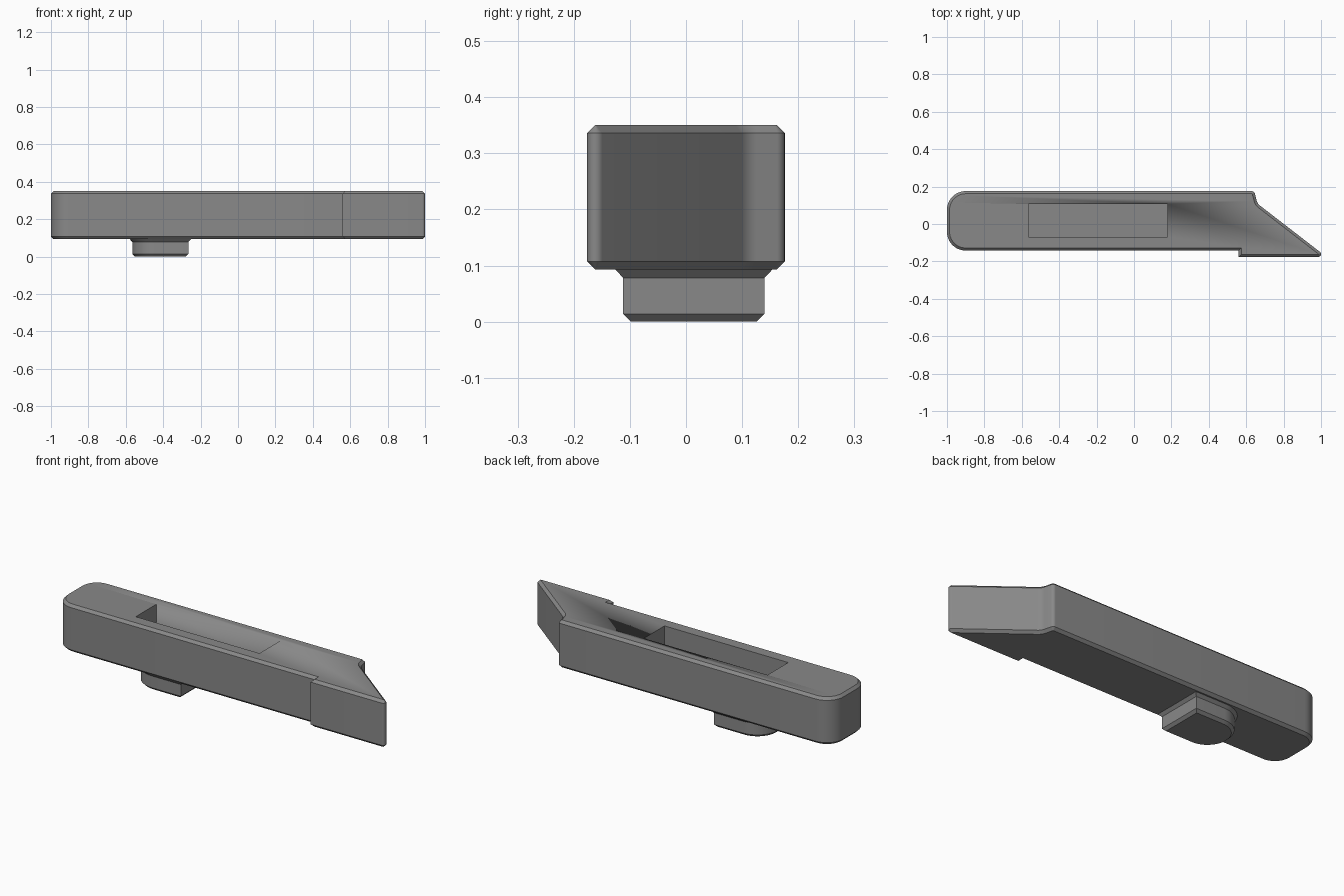
import bpy, bmesh, math
from mathutils import Vector

if "Cube" in bpy.data.objects:
    bpy.data.objects.remove(bpy.data.objects["Cube"])

grey = bpy.data.materials.new("mid grey")
grey.diffuse_color = (0.25, 0.25, 0.25, 1)
grey.use_nodes = True
grey.node_tree.nodes["Principled BSDF"].inputs["Base Color"].default_value = grey.diffuse_color


def fillet(corners, steps=10):
    """Round each (x, y, radius) corner of a closed counter-clockwise outline."""
    out = []
    n = len(corners)
    for i, (x, y, r) in enumerate(corners):
        p = Vector((x, y))
        if r == 0:
            out.append(p)
            continue
        a = (Vector(corners[i - 1][:2]) - p).normalized()
        b = (Vector(corners[(i + 1) % n][:2]) - p).normalized()
        half = a.angle(b) / 2
        centre = p + (a + b).normalized() * r / math.sin(half)
        start = p + a * r / math.tan(half) - centre
        end = p + b * r / math.tan(half) - centre
        turn = math.atan2(start.cross(end), start.dot(end))
        for k in range(steps + 1):
            t = turn * k / steps
            c, s = math.cos(t), math.sin(t)
            out.append(centre + Vector((start.x * c - start.y * s,
                                        start.x * s + start.y * c)))
    return out


def offset(points, d):
    """Move an outline outward by d with mitred corners."""
    out = []
    n = len(points)
    for i, p in enumerate(points):
        e1 = (p - points[i - 1]).normalized()
        e2 = (points[(i + 1) % n] - p).normalized()
        n1, n2 = Vector((e1.y, -e1.x)), Vector((e2.y, -e2.x))
        out.append(p + (n1 + n2) * d / (1 + n1.dot(n2)))
    return out


def stacked(name, outline, layers):
    """Solid made of the outline repeated at (height, offset) layers."""
    bm = bmesh.new()
    rings = [[bm.verts.new((p.x, p.y, z)) for p in offset(outline, d)]
             for z, d in layers]
    n = len(outline)
    for lo, hi in zip(rings, rings[1:]):
        for i in range(n):
            j = (i + 1) % n
            bm.faces.new((lo[i], lo[j], hi[j], hi[i]))
    bm.faces.new(rings[0][::-1])
    bm.faces.new(rings[-1])
    bmesh.ops.recalc_face_normals(bm, faces=bm.faces)
    mesh = bpy.data.meshes.new(name)
    bm.to_mesh(mesh)
    bm.free()
    mesh.materials.append(grey)
    obj = bpy.data.objects.new(name, mesh)
    bpy.context.collection.objects.link(obj)
    bpy.ops.object.select_all(action='DESELECT')
    obj.select_set(True)
    bpy.context.view_layer.objects.active = obj
    bpy.ops.object.shade_smooth_by_angle(angle=math.radians(25))
    return obj


# long bar with rounded end, front step and slanted tip
bar_outline = fillet([
    (-1, -0.142, 0.1), (0.56, -0.142, 0), (0.56, -0.176, 0),
    (1.029, -0.176, 0.015), (0.66, 0.109, 0.05),
    (0.643, 0.176, 0.018), (-1, 0.176, 0.1)])
bar = stacked("bar", bar_outline,
              [(0.093, -0.014), (0.107, 0), (0.336, 0), (0.35, -0.014)])

# rectangular pocket in the top
pocket_outline = [Vector(p) for p in
                  ((-0.565, -0.07), (0.178, -0.07), (0.178, 0.107), (-0.565, 0.107))]
cutter = stacked("pocket_cutter", pocket_outline, [(0.19, 0), (0.45, 0)])
cutter.hide_render = True
cutter.hide_set(True)
cut = bar.modifiers.new("pocket", 'BOOLEAN')
cut.operation = 'DIFFERENCE'
cut.solver = 'EXACT'
cut.object = cutter

# foot below, round on the left, flared where it meets the bar
foot_outline = fillet([(-0.565, -0.112, 0.125), (-0.265, -0.112, 0),
                       (-0.265, 0.14, 0), (-0.565, 0.14, 0.125)], 12)
stacked("foot", foot_outline,
        [(0, -0.014), (0.014, 0), (0.078, 0), (0.094, 0.015)])
